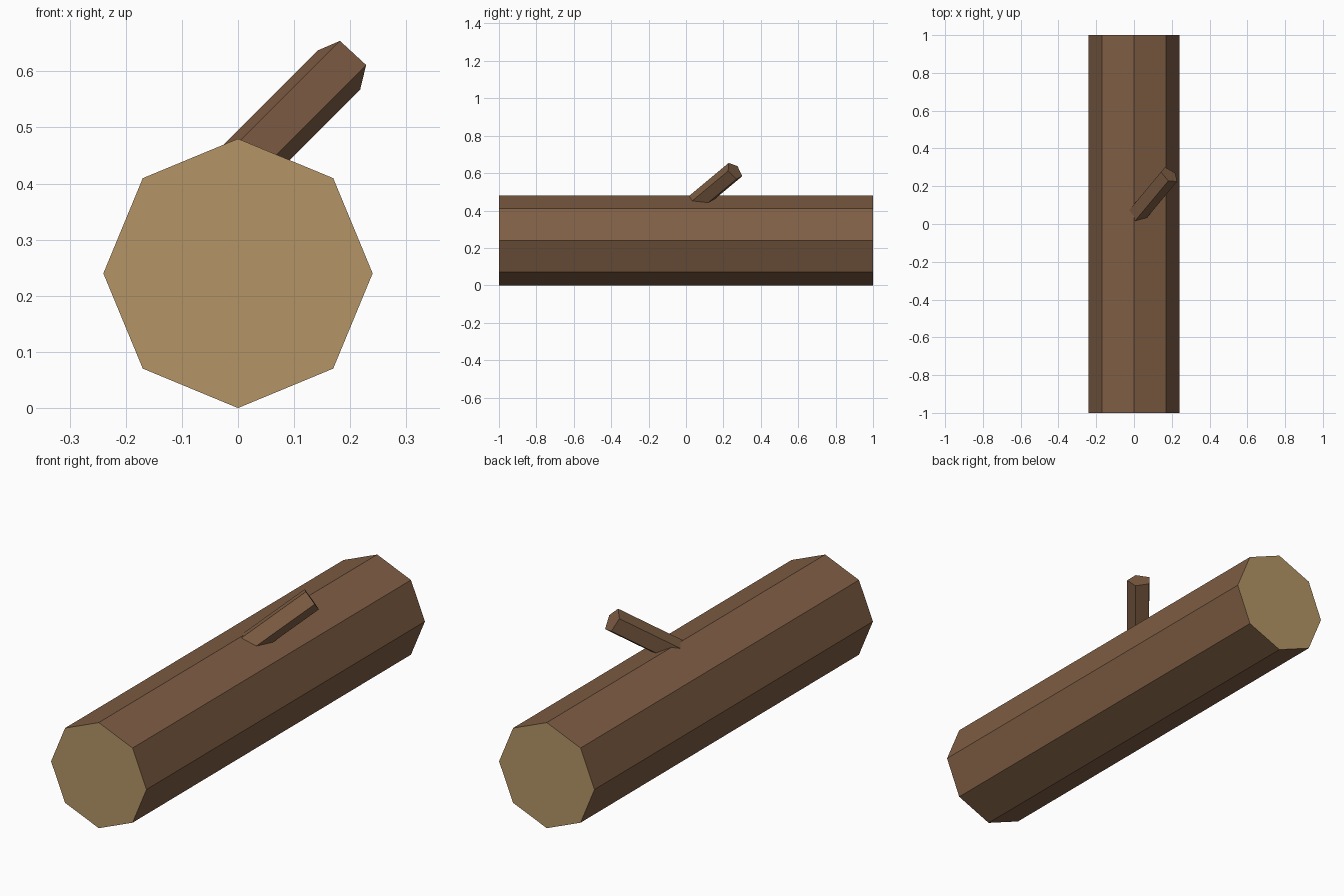
import bpy, bmesh, math
from mathutils import Vector

if "Cube" in bpy.data.objects:
    bpy.data.objects.remove(bpy.data.objects["Cube"])


def material(name, rgb):
    m = bpy.data.materials.new(name)
    m.diffuse_color = (*rgb, 1)
    m.use_nodes = True
    m.node_tree.nodes["Principled BSDF"].inputs["Base Color"].default_value = m.diffuse_color
    return m


bark = material("bark brown", (0.212, 0.112, 0.058))
wood = material("cut wood tan", (0.456, 0.296, 0.133))


def prism(name, start, end, radius, sides, first, mats, cap_index):
    """Closed prism from start to end; first = direction of the first corner."""
    start, end = Vector(start), Vector(end)
    d = (end - start).normalized()
    u = Vector(first)
    u = (u - d * u.dot(d)).normalized()
    v = d.cross(u)
    bm = bmesh.new()
    rings = []
    for c in (start, end):
        ring = []
        for i in range(sides):
            a = 2 * math.pi * i / sides
            ring.append(bm.verts.new(c + radius * (u * math.cos(a) + v * math.sin(a))))
        rings.append(ring)
    for i in range(sides):
        j = (i + 1) % sides
        bm.faces.new((rings[0][i], rings[0][j], rings[1][j], rings[1][i]))
    for ring in rings:
        bm.faces.new(ring).material_index = cap_index
    bmesh.ops.recalc_face_normals(bm, faces=bm.faces[:])
    me = bpy.data.meshes.new(name)
    bm.to_mesh(me)
    bm.free()
    for m in mats:
        me.materials.append(m)
    ob = bpy.data.objects.new(name, me)
    bpy.context.collection.objects.link(ob)
    return ob


# Eight-sided trunk with pale cut ends
prism("log", (0, -1, 0.24), (0, 1, 0.24), 0.24, 8, (0, 0, 1), [bark, wood], 1)

# Five-sided branch stub, rooted inside the trunk
tip = Vector((0.187, 0.26, 0.611))
root = tip - 0.216 * Vector((1, 1.2, 1))
prism("branch_stub", root, tip, 0.054, 5, (-0.007, -0.035, 0.044), [bark], 0)
